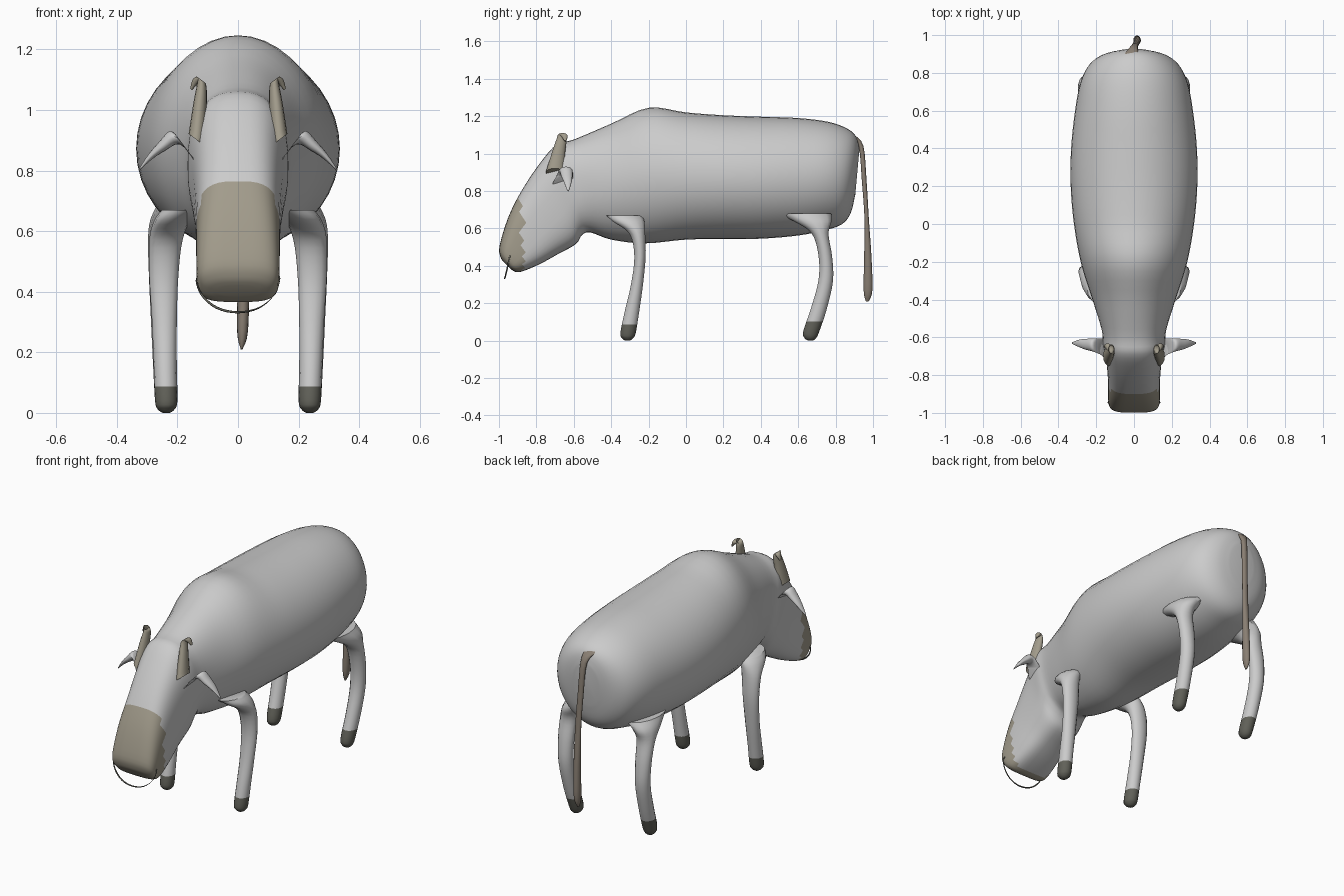
import bpy, bmesh, math
from mathutils import Vector


def material(name, rgb):
    m = bpy.data.materials.new(name)
    m.diffuse_color = (*rgb, 1)
    return m


BROWN = material("brown", (0.36, 0.33, 0.26))
TAIL = material("tail_brown", (0.25, 0.21, 0.17))
DARK = material("dark", (0.12, 0.12, 0.10))
GREY = material("grey", (0.6, 0.6, 0.6))


def smooth_rows(rows, steps):
    # Catmull-Rom interpolation of rows of section values
    out = []
    for i in range(len(rows) - 1):
        p = [rows[max(0, min(len(rows) - 1, i + k))] for k in (-1, 0, 1, 2)]
        for s in range(steps):
            t = s / steps
            out.append([0.5 * (2 * b + (c - a) * t + (2 * a - 5 * b + 4 * c - d) * t * t
                               + (3 * b - a - 3 * c + d) * t ** 3) for a, b, c, d in zip(*p)])
    return out + [list(rows[-1])]


def loft(name, rings, mats=(), paint=None):
    bm = bmesh.new()
    loops = [[bm.verts.new(p) for p in ring] for ring in rings]
    n = len(loops[0])
    for a, b in zip(loops, loops[1:]):
        for i in range(n):
            bm.faces.new((a[i], a[(i + 1) % n], b[(i + 1) % n], b[i]))
    bm.faces.new(loops[0][::-1])
    bm.faces.new(loops[-1])
    bmesh.ops.recalc_face_normals(bm, faces=bm.faces)
    if paint:
        for f in bm.faces:
            f.material_index = paint(f.calc_center_median())
    me = bpy.data.meshes.new(name)
    bm.to_mesh(me)
    bm.free()
    for m in mats:
        me.materials.append(m)
    ob = bpy.data.objects.new(name, me)
    bpy.context.collection.objects.link(ob)
    bpy.ops.object.select_all(action='DESELECT')
    ob.select_set(True)
    bpy.context.view_layer.objects.active = ob
    bpy.ops.object.shade_smooth_by_angle(angle=math.radians(50))
    return ob


def limb(name, rows, u, v, mats=(), paint=None, steps=4, n=14, mirror=True):
    # rows: x, y, z, radius along u, radius along v
    u, v = Vector(u).normalized(), Vector(v).normalized()
    angles = [math.tau * i / n for i in range(n)]
    rings = [[Vector(r[:3]) + u * r[3] * math.cos(a) + v * r[4] * math.sin(a) for a in angles]
             for r in smooth_rows(rows, steps)]
    sides = (("_right", 1), ("_left", -1)) if mirror else (("", 1),)
    for suffix, s in sides:
        loft(name + suffix, [[(p.x * s, p.y, p.z) for p in r] for r in rings], mats, paint)


# body and head: top y, top z, bottom y, bottom z, half width, squareness
sections = [
    (-0.975, 0.42, -0.94, 0.385, 0.07, 2.5),
    (-0.993, 0.45, -0.91, 0.367, 0.115, 3),
    (-0.996, 0.51, -0.87, 0.372, 0.135, 3.4),
    (-0.95, 0.66, -0.78, 0.41, 0.138, 3.4),
    (-0.88, 0.80, -0.68, 0.465, 0.14, 3),
    (-0.78, 0.95, -0.59, 0.515, 0.15, 2.8),
    (-0.69, 1.05, -0.555, 0.565, 0.165, 2.5),
    (-0.60, 1.075, -0.51, 0.578, 0.172, 2.3),
    (-0.40, 1.16, -0.40, 0.54, 0.22, 2),
    (-0.20, 1.245, -0.22, 0.52, 0.28, 1.95),
    (0.0, 1.22, 0.0, 0.54, 0.318, 2),
    (0.2, 1.205, 0.2, 0.543, 0.335, 2),
    (0.4, 1.197, 0.4, 0.545, 0.333, 2),
    (0.6, 1.19, 0.6, 0.562, 0.312, 2),
    (0.76, 1.17, 0.74, 0.59, 0.283, 2),
    (0.86, 1.135, 0.83, 0.62, 0.235, 2),
    (0.91, 1.09, 0.88, 0.68, 0.165, 2),
    (0.927, 1.02, 0.905, 0.78, 0.08, 2),
]


def section_ring(s, n=40):
    yt, zt, yb, zb, w, e = s
    mid, half = Vector((0, (yt + yb) / 2, (zt + zb) / 2)), Vector((0, (yt - yb) / 2, (zt - zb) / 2))
    ring = []
    for i in range(n):
        c, k = math.cos(math.tau * i / n), math.sin(math.tau * i / n)
        c = math.copysign(abs(c) ** (2 / e), c)
        k = math.copysign(abs(k) ** (2 / e), k)
        ring.append(mid + Vector((w * c, 0, 0)) + half * k)
    return ring


loft("body_and_head", [section_ring(s) for s in smooth_rows(sections, 4)], (GREY, BROWN),
     lambda c: int(c.y < -0.87 and c.y + 0.5 * c.z < -0.53 and c.z < 0.8))

# legs with flared tops sunk into the body and dark feet
foot = lambda c: int(c.z < 0.09)
limb("front_leg", [
    (0.17, -0.33, 0.67, 0.08, 0.10), (0.215, -0.305, 0.635, 0.062, 0.085),
    (0.238, -0.26, 0.57, 0.055, 0.043), (0.245, -0.246, 0.45, 0.048, 0.031),
    (0.243, -0.262, 0.30, 0.041, 0.033), (0.24, -0.29, 0.15, 0.038, 0.04),
    (0.237, -0.31, 0.04, 0.037, 0.042), (0.237, -0.312, 0.012, 0.028, 0.03),
    (0.237, -0.312, 0.0, 0.012, 0.013)], (1, 0, 0), (0, 1, 0), (GREY, DARK), foot)
limb("back_leg", [
    (0.18, 0.63, 0.68, 0.09, 0.15), (0.225, 0.68, 0.635, 0.065, 0.10),
    (0.245, 0.718, 0.57, 0.052, 0.045), (0.248, 0.745, 0.45, 0.046, 0.037),
    (0.246, 0.747, 0.32, 0.042, 0.04), (0.242, 0.71, 0.17, 0.039, 0.044),
    (0.237, 0.67, 0.05, 0.037, 0.044), (0.237, 0.665, 0.014, 0.028, 0.032),
    (0.237, 0.665, 0.0, 0.012, 0.013)], (1, 0, 0), (0, 1, 0), (GREY, DARK), foot)

# ears droop outward from a broad base
limb("ear", [
    (0.12, -0.67, 0.80, 0.10, 0.05), (0.165, -0.65, 0.865, 0.055, 0.045),
    (0.208, -0.642, 0.908, 0.028, 0.036), (0.25, -0.637, 0.88, 0.018, 0.03),
    (0.29, -0.632, 0.845, 0.01, 0.02), (0.328, -0.63, 0.80, 0.002, 0.004)],
     (0.6, 0, 0.8), (0, 1, 0), (GREY,))

# horns hook outward at the top
limb("horn", [
    (0.135, -0.70, 0.90, 0.035, 0.05), (0.125, -0.68, 1.01, 0.027, 0.035),
    (0.119, -0.665, 1.075, 0.02, 0.028), (0.122, -0.662, 1.10, 0.016, 0.022),
    (0.14, -0.65, 1.093, 0.012, 0.018), (0.155, -0.645, 1.068, 0.004, 0.006)],
     (0.8, 0, 0.6), (0, 1, 0), (BROWN,))

# hanging tail
limb("tail", [
    (-0.02, 0.88, 1.10, 0.045, 0.02), (0.0, 0.935, 1.04, 0.02, 0.014),
    (0.01, 0.953, 0.85, 0.017, 0.013), (0.017, 0.966, 0.65, 0.018, 0.012),
    (0.018, 0.972, 0.45, 0.019, 0.02), (0.015, 0.973, 0.27, 0.018, 0.024),
    (0.012, 0.969, 0.21, 0.003, 0.008)], (1, 0, 0), (0, 1, 0), (TAIL,), mirror=False)

# thin ring hanging under the muzzle
curve = [(0.125, -0.935, 0.46), (0.138, -0.945, 0.44), (0.12, -0.955, 0.39),
         (0.07, -0.965, 0.347), (0, -0.97, 0.332)]
curve += [(-x, y, z) for x, y, z in curve[-2::-1]]
limb("muzzle_ring", [(*p, 0.004, 0.004) for p in curve], (0, 1, 0), (0.5, 0, 1), (DARK,), n=8, mirror=False)
